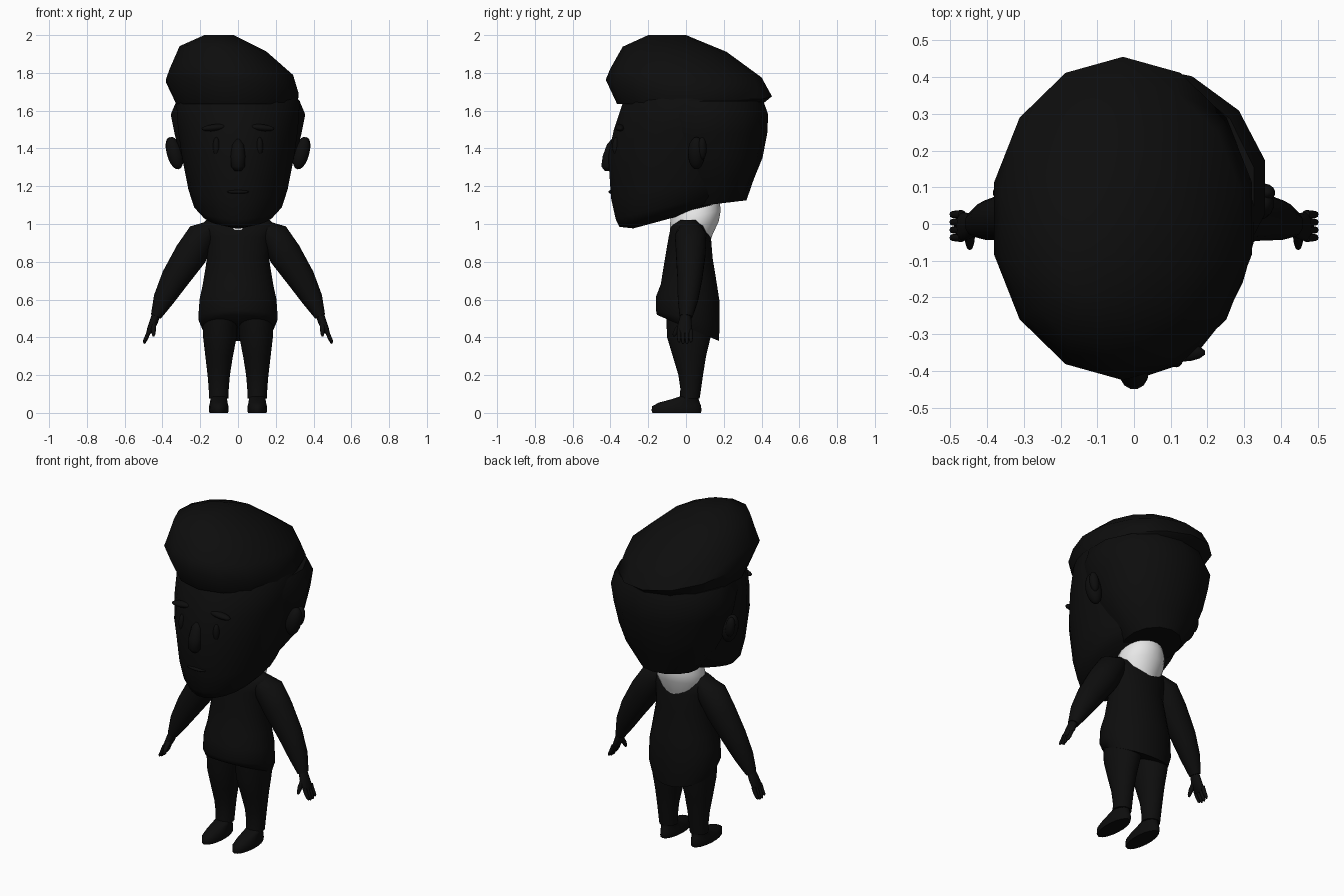
import bpy, bmesh, math
from mathutils import Vector


def material(name, value):
    m = bpy.data.materials.new(name)
    m.diffuse_color = (value, value, value, 1)
    return m


BLACK = material("near black", 0.004)
WHITE = material("off white", 0.8)


def finish(name, bm, mat, angle=60):
    bmesh.ops.recalc_face_normals(bm, faces=bm.faces)
    me = bpy.data.meshes.new(name)
    bm.to_mesh(me)
    bm.free()
    me.materials.append(mat)
    ob = bpy.data.objects.new(name, me)
    bpy.context.collection.objects.link(ob)
    bpy.ops.object.select_all(action='DESELECT')
    ob.select_set(True)
    bpy.context.view_layer.objects.active = ob
    bpy.ops.object.shade_smooth_by_angle(angle=math.radians(angle))
    return ob


def skin(name, rings, mat, angle=60):
    """Join rings of points into a closed, capped skin."""
    bm = bmesh.new()
    loops = [[bm.verts.new(p) for p in r] for r in rings]
    n = len(loops[0])
    for a, b in zip(loops, loops[1:]):
        for i in range(n):
            j = (i + 1) % n
            bm.faces.new((a[i], a[j], b[j], b[i]))
    bm.faces.new(loops[0])
    bm.faces.new(loops[-1])
    return finish(name, bm, mat, angle)


def stack(name, rows, mat=BLACK, n=20, angle=60):
    """Stacked ellipses: z, x, y, half width, half depth, slope in y, slope in x."""
    rings = []
    for z, cx, cy, rx, ry, *s in rows:
        sy, sx = (s + [0, 0])[:2]
        ring = []
        for i in range(n):
            t = 2 * math.pi * (i + 0.5) / n
            dx, dy = rx * math.cos(t), ry * math.sin(t)
            ring.append((cx + dx, cy + dy, z + sy * dy + sx * dx))
        rings.append(ring)
    return skin(name, rings, mat, angle)


def tube(name, path, n=14):
    """Round limb along points (x, y, z, radius in the x-z plane, radius in y)."""
    pts = [Vector(p[:3]) for p in path]
    rings = []
    for i, p in enumerate(path):
        d = pts[min(i + 1, len(pts) - 1)] - pts[max(i - 1, 0)]
        u = Vector((0, 1, 0)).cross(d).normalized()
        v = d.cross(u).normalized()
        rings.append([pts[i] + u * p[3] * math.cos(2 * math.pi * k / n)
                      + v * p[4] * math.sin(2 * math.pi * k / n) for k in range(n)])
    return skin(name, rings, BLACK)


def ball(name, loc, size, tilt=0.0, segs=14):
    """Ellipsoid, tilted about the front-to-back axis."""
    bm = bmesh.new()
    bmesh.ops.create_uvsphere(bm, u_segments=segs, v_segments=10, radius=1)
    for v in bm.verts:
        v.co = Vector((v.co.x * size[0], v.co.y * size[1], v.co.z * size[2]))
    ob = finish(name, bm, BLACK, 80)
    ob.location = loc
    ob.rotation_euler = (0, tilt, 0)
    return ob


# Face and jaw
stack("face", [
    (1.025, 0, -0.10, 0.08, 0.18, 0.27),
    (1.06, 0, -0.075, 0.195, 0.28, 0.27),
    (1.10, 0, -0.065, 0.235, 0.31, 0.24),
    (1.19, 0, -0.05, 0.265, 0.35, 0.15),
    (1.36, 0, -0.04, 0.30, 0.375),
    (1.50, 0, -0.02, 0.32, 0.365),
    (1.65, 0, 0.0, 0.33, 0.335),
    (1.75, 0, 0.0, 0.25, 0.25)], n=24)

# Hair on the back and sides of the head
stack("back_hair", [
    (1.105, 0, 0.15, 0.16, 0.17, 0.12),
    (1.24, 0, 0.14, 0.265, 0.22),
    (1.35, 0, 0.11, 0.31, 0.295),
    (1.48, 0, 0.10, 0.345, 0.33),
    (1.58, 0, 0.10, 0.365, 0.335),
    (1.65, 0, 0.08, 0.335, 0.33)], n=14, angle=50)

# Swept hair on top, leaning to one side
stack("top_hair", [
    (1.635, -0.01, 0.02, 0.325, 0.385),
    (1.72, -0.03, 0.015, 0.36, 0.44, -0.1, -0.11),
    (1.80, -0.035, 0.0, 0.335, 0.40, -0.06, -0.05),
    (1.925, -0.08, -0.06, 0.235, 0.275, -0.05, -0.06),
    (2.0, -0.10, -0.10, 0.08, 0.10)], n=14, angle=50)

# Nose and mouth
stack("nose", [
    (1.28, 0, -0.405, 0.018, 0.025),
    (1.305, 0, -0.412, 0.038, 0.038),
    (1.36, 0, -0.405, 0.040, 0.037),
    (1.42, 0, -0.39, 0.032, 0.03),
    (1.45, 0, -0.375, 0.015, 0.02)], n=12)
ball("mouth", (0, -0.395, 1.17), (0.06, 0.015, 0.01))

# Neck cloth
stack("collar", [
    (0.88, 0, 0.03, 0.09, 0.09),
    (0.93, 0, 0.035, 0.115, 0.105, 0.1),
    (0.99, 0, 0.045, 0.135, 0.13, 0.2),
    (1.04, 0, 0.05, 0.135, 0.135, 0.25),
    (1.08, 0, 0.05, 0.12, 0.13, 0.25)], WHITE, n=24)

# Jacket with a hem that drops towards the back
stack("jacket", [
    (0.45, 0, 0.01, 0.19, 0.165, -0.42),
    (0.50, 0, 0.01, 0.212, 0.17, -0.25),
    (0.60, 0, 0.01, 0.205, 0.17, -0.1),
    (0.68, 0, 0.015, 0.188, 0.15),
    (0.82, 0, 0.015, 0.165, 0.127),
    (0.93, 0, 0.02, 0.175, 0.113),
    (0.99, 0, 0.015, 0.20, 0.095),
    (1.02, 0, 0.015, 0.17, 0.06)], n=24)

for s, side in ((-1, "left"), (1, "right")):
    # Facial features and ears
    ball(side + "_eye", (s * 0.115, -0.37, 1.41), (0.018, 0.02, 0.05))
    ball(side + "_brow", (s * 0.125, -0.35, 1.51), (0.07, 0.025, 0.018), s * 0.1)
    ball(side + "_ear", (s * 0.335, 0.055, 1.375), (0.043, 0.045, 0.088), s * 0.25)
    ball(side + "_ear_rim", (s * 0.355, 0.085, 1.40), (0.028, 0.025, 0.06), s * 0.15)

    # Sleeve
    tube(side + "_arm", [
        (s * 0.13, 0.02, 0.985, 0.04, 0.06),
        (s * 0.19, 0.025, 0.935, 0.082, 0.085),
        (s * 0.25, 0.025, 0.84, 0.087, 0.08),
        (s * 0.335, 0.02, 0.71, 0.074, 0.067),
        (s * 0.395, 0.01, 0.60, 0.055, 0.055),
        (s * 0.435, 0.0, 0.51, 0.028, 0.035)])

    # Hand
    tube(side + "_palm", [
        (s * 0.43, 0.0, 0.53, 0.022, 0.025),
        (s * 0.447, -0.005, 0.48, 0.022, 0.035),
        (s * 0.468, -0.008, 0.435, 0.016, 0.04),
        (s * 0.475, -0.008, 0.42, 0.01, 0.035)], 12)
    for k in range(4):
        y = -0.037 + 0.021 * k
        tip = 0.37 + 0.008 * abs(k - 1.5)
        tube(f"{side}_finger_{k + 1}", [
            (s * 0.468, y, 0.44, 0.011, 0.012),
            (s * 0.482, y, 0.405, 0.011, 0.011),
            (s * 0.495, y, tip, 0.008, 0.009),
            (s * 0.498, y, tip - 0.008, 0.003, 0.004)], 8)
    tube(side + "_thumb", [
        (s * 0.447, -0.02, 0.475, 0.015, 0.015),
        (s * 0.447, -0.048, 0.44, 0.013, 0.014),
        (s * 0.447, -0.062, 0.415, 0.009, 0.01),
        (s * 0.447, -0.066, 0.405, 0.004, 0.004)], 8)

    # Trouser leg
    stack(side + "_leg", [
        (0.075, s * 0.102, 0.02, 0.052, 0.052),
        (0.13, s * 0.102, 0.025, 0.054, 0.055),
        (0.20, s * 0.102, 0.025, 0.06, 0.065),
        (0.30, s * 0.10, 0.018, 0.074, 0.088),
        (0.40, s * 0.096, 0.015, 0.09, 0.115),
        (0.54, s * 0.095, 0.012, 0.097, 0.118)], n=18)

    # Shoe
    stack(side + "_shoe", [
        (0.0, s * 0.102, -0.05, 0.050, 0.128),
        (0.012, s * 0.102, -0.05, 0.053, 0.132),
        (0.035, s * 0.102, -0.05, 0.052, 0.130),
        (0.055, s * 0.102, -0.035, 0.047, 0.108),
        (0.072, s * 0.102, -0.005, 0.045, 0.072),
        (0.09, s * 0.102, 0.02, 0.043, 0.045)], n=18)
